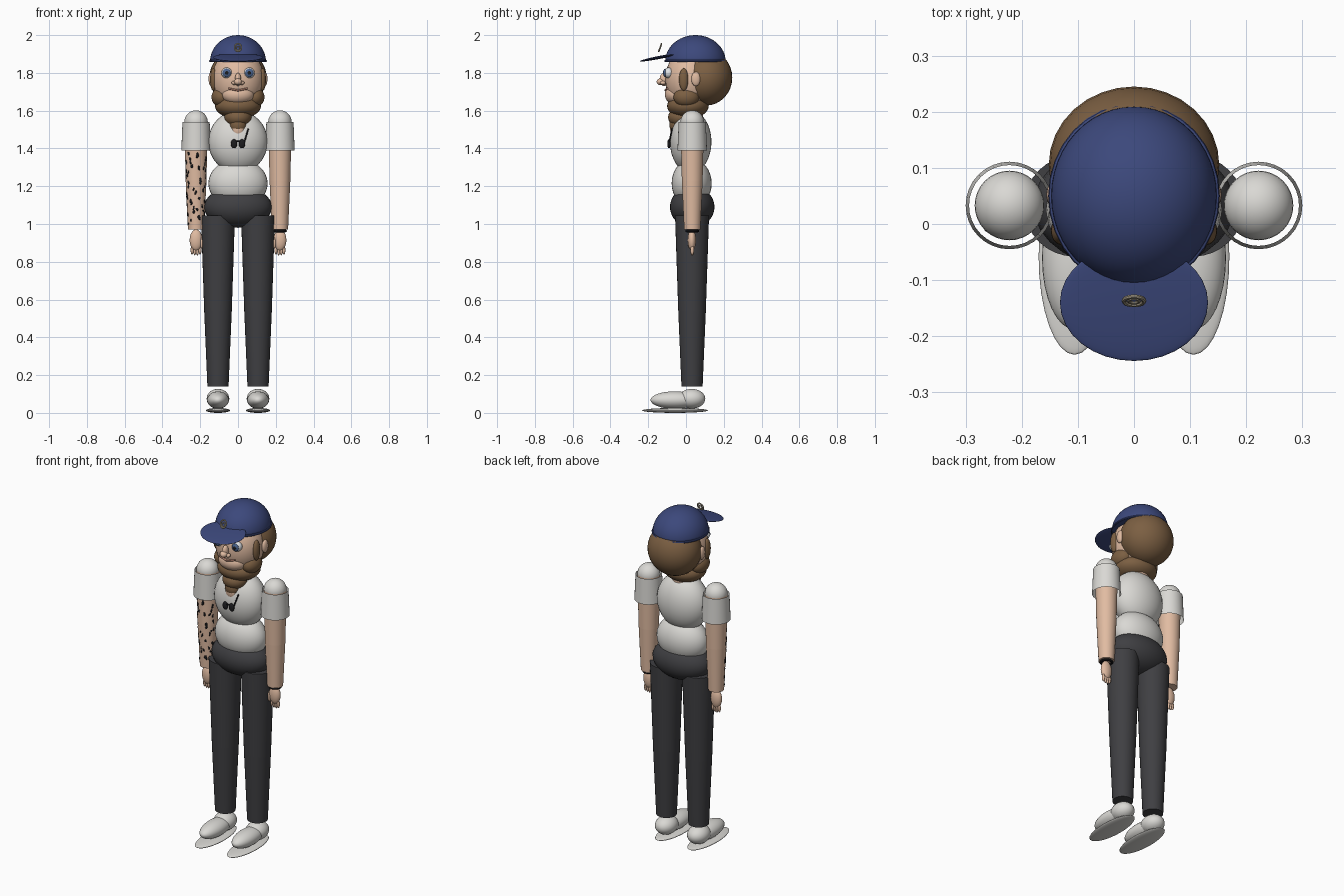
import bpy, math, random
from mathutils import Vector

if "Cube" in bpy.data.objects:
    bpy.data.objects.remove(bpy.data.objects["Cube"])


def material(name, r, g, b):
    m = bpy.data.materials.new(name)
    m.use_nodes = True
    m.diffuse_color = (r, g, b, 1)
    m.node_tree.nodes["Principled BSDF"].inputs["Base Color"].default_value = (r, g, b, 1)
    return m


SKIN = material("skin", 0.75, 0.5, 0.36)
HAIR = material("brown hair", 0.2, 0.115, 0.055)
WHITE = material("off white cloth", 0.7, 0.69, 0.66)
PANTS = material("charcoal cloth", 0.05, 0.05, 0.055)
NAVY = material("navy cap", 0.045, 0.065, 0.2)
EYE = material("eye white", 0.85, 0.87, 0.9)
IRIS = material("blue iris", 0.07, 0.13, 0.28)
BLACK = material("black", 0.012, 0.012, 0.014)
BADGE = material("badge tan", 0.4, 0.35, 0.26)
LIP = material("lip", 0.5, 0.25, 0.18)


def finish(name, mat):
    o = bpy.context.object
    o.name = name
    o.data.materials.append(mat)
    bpy.ops.object.shade_smooth_by_angle(angle=math.radians(40))
    return o


def ball(name, mat, loc, size, rot=(0, 0, 0), seg=32):
    bpy.ops.mesh.primitive_uv_sphere_add(segments=seg, ring_count=seg // 2, radius=1,
                                         location=loc, rotation=rot)
    bpy.context.object.scale = size
    return finish(name, mat)


def tube(name, mat, x, y, z0, z1, r0, r1, fill="NGON"):
    bpy.ops.mesh.primitive_cone_add(vertices=32, radius1=r0, radius2=r1, depth=z1 - z0,
                                    end_fill_type=fill, location=(x, y, (z0 + z1) / 2))
    return finish(name, mat)


def rod(name, mat, a, b, r):
    a, b = Vector(a), Vector(b)
    bpy.ops.mesh.primitive_cylinder_add(vertices=12, radius=r, depth=(b - a).length,
                                        location=(a + b) / 2)
    bpy.context.object.rotation_euler = (b - a).to_track_quat("Z", "Y").to_euler()
    return finish(name, mat)


def ring(name, mat, loc, major, minor, scale=(1, 1, 1), rot=(0, 0, 0)):
    bpy.ops.mesh.primitive_torus_add(major_radius=major, minor_radius=minor, major_segments=32,
                                     minor_segments=8, location=loc, rotation=rot)
    bpy.context.object.scale = scale
    return finish(name, mat)


# Torso
ball("chest", WHITE, (0, 0.025, 1.435), (0.157, 0.11, 0.165))
ball("belly", WHITE, (0, 0.03, 1.215), (0.157, 0.106, 0.13))
ball("hips", PANTS, (0, 0.033, 1.09), (0.18, 0.118, 0.11))
tube("neck", SKIN, 0, 0.03, 1.52, 1.66, 0.06, 0.06)
ball("open_collar", SKIN, (0, -0.062, 1.505), (0.035, 0.022, 0.045))

# Head, hair and beard
ball("head", SKIN, (0, 0.02, 1.765), (0.138, 0.13, 0.165))
ball("muzzle", SKIN, (0, -0.05, 1.685), (0.085, 0.062, 0.055))
ball("back_hair", HAIR, (0, 0.105, 1.775), (0.152, 0.14, 0.148))
ball("chin_beard", HAIR, (0, 0.01, 1.625), (0.122, 0.11, 0.068))
ball("lower_beard", HAIR, (0, -0.02, 1.565), (0.072, 0.075, 0.055))
ball("beard_tip", HAIR, (0, -0.048, 1.525), (0.045, 0.04, 0.05))

# Face
ball("nose_bridge", SKIN, (0, -0.118, 1.765), (0.017, 0.022, 0.035), seg=16)
ball("nose_tip", SKIN, (0, -0.135, 1.753), (0.021, 0.021, 0.018), seg=16)
for s, side in ((1, "left"), (-1, "right")):
    ball(side + "_nostril", SKIN, (0.02 * s, -0.122, 1.747), (0.014, 0.015, 0.011), seg=16)
    ball(side + "_eye", EYE, (0.06 * s, -0.092, 1.80), (0.028, 0.026, 0.028))
    ball(side + "_iris", IRIS, (0.06 * s, -0.111, 1.80), (0.022, 0.01, 0.022), seg=24)
    ball(side + "_pupil", BLACK, (0.06 * s, -0.119, 1.80), (0.01, 0.004, 0.01), seg=16)
    ball(side + "_ear", SKIN, (0.142 * s, 0.052, 1.768), (0.014, 0.024, 0.038), seg=24)
    ball(side + "_sideburn", HAIR, (0.13 * s, -0.012, 1.765), (0.018, 0.025, 0.06), seg=24)
    ball(side + "_jaw_beard", HAIR, (0.09 * s, 0.002, 1.672), (0.05, 0.068, 0.053))
    rod(side + "_lip", LIP, (0, -0.11, 1.707), (0.05 * s, -0.1, 1.717), 0.005)

# Cap: dome cut at the rim, rim band, tilted brim, ring badge
dome = ball("cap_dome", NAVY, (0, 0.05, 1.86), (0.148, 0.16, 0.14), seg=48)
for v in [v for v in dome.data.vertices if v.co.z < -0.01]:
    v.co.z = 0
ring("cap_rim", NAVY, (0, 0.05, 1.863), 0.147, 0.006, (1, 1.08, 1))
ball("cap_brim", NAVY, (0, -0.14, 1.882), (0.132, 0.106, 0.008), (math.radians(11), 0, 0))
tilt = (math.radians(70), 0, 0)
ring("badge_outer", BADGE, (0, -0.137, 1.934), 0.018, 0.004, (1, 1.2, 1), tilt)
ring("badge_inner", BADGE, (0, -0.137, 1.93), 0.009, 0.003, (1, 1.2, 1), tilt)

# Arms and legs
AX, AY, LX, LY = 0.222, 0.033, 0.106, 0.032
for s, side in ((1, "left"), (-1, "right")):
    x = AX * s
    ball(side + "_shoulder", WHITE, (x, AY, 1.54), (0.062, 0.062, 0.062))
    tube(side + "_sleeve", WHITE, x, AY, 1.39, 1.54, 0.078, 0.072, "NOTHING")
    tube(side + "_upper_arm", SKIN, x, AY, 1.23, 1.54, 0.055, 0.062)
    ball(side + "_elbow", SKIN, (x, AY, 1.23), (0.055, 0.055, 0.05))
    tube(side + "_forearm", SKIN, x, AY, 0.97, 1.23, 0.043, 0.055)
    ball(side + "_palm", SKIN, (x, AY - 0.002, 0.915), (0.034, 0.022, 0.056))
    for i in range(4):
        fx = x + (i - 1.5) * 0.014
        length = 0.03 if i in (1, 2) else 0.025
        ball(f"{side}_finger_{i + 1}", SKIN, (fx, AY, 0.862), (0.008, 0.01, length), seg=12)
    ball(side + "_thumb", SKIN, (x - 0.03 * s, AY - 0.012, 0.9), (0.009, 0.011, 0.03), seg=12)

    x = LX * s
    tube(side + "_thigh", PANTS, x, LY, 0.54, 1.045, 0.073, 0.09)
    ball(side + "_knee", PANTS, (x, LY, 0.54), (0.073, 0.073, 0.06))
    tube(side + "_shin", PANTS, x, LY, 0.14, 0.54, 0.056, 0.073)
    ball(side + "_shoe_heel", WHITE, (x, 0.03, 0.075), (0.06, 0.072, 0.052))
    ball(side + "_shoe_toe", WHITE, (x, -0.06, 0.068), (0.058, 0.128, 0.046))
    ball(side + "_sole", WHITE, (x, -0.058, 0.013), (0.064, 0.175, 0.013))
ring("left_bracelet", BLACK, (AX, AY, 0.963), 0.03, 0.007)

# Inked marks over the front of the right arm
random.seed(4)
for i in range(50):
    z = 1.0 + 0.38 * (i + random.random()) / 50
    a = math.radians(random.uniform(185, 355))
    r = 0.043 + 0.016 * (z - 0.97) / 0.41
    loc = (-AX + r * math.cos(a), AY + r * math.sin(a), z)
    ball(f"arm_mark_{i + 1}", BLACK, loc, (0.004, random.uniform(0.005, 0.008),
         random.uniform(0.007, 0.014)), (random.uniform(-0.5, 0.5), 0, a), seg=8)

# Sunglasses hanging from the collar
for s, side in ((1, "left"), (-1, "right")):
    ball(side + "_lens", BLACK, (0.021 * s, -0.09, 1.425), (0.017, 0.009, 0.024), seg=24)
rod("glasses_bridge", BLACK, (-0.015, -0.092, 1.437), (0.015, -0.092, 1.437), 0.004)
rod("glasses_arm", BLACK, (0.034, -0.088, 1.435), (0.055, -0.074, 1.505), 0.004)
